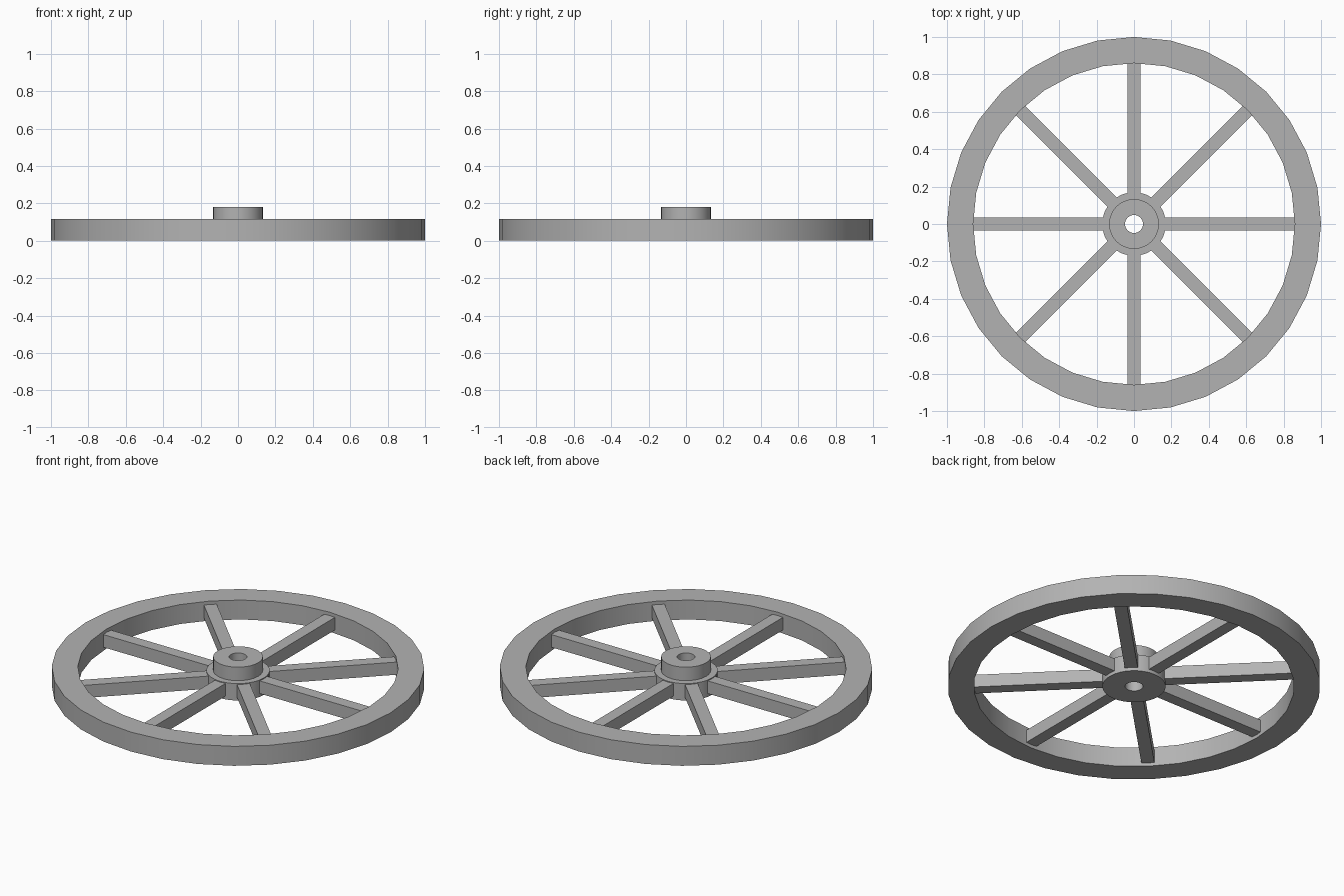
import bpy
import math
from mathutils import Matrix

cube = bpy.data.objects.get("Cube")
if cube:
    bpy.data.objects.remove(cube, do_unlink=True)

SEGMENTS = 32

# Single plain grey
grey = bpy.data.materials.new("plain grey")
grey.use_nodes = True
colour = (0.45, 0.45, 0.45, 1)
grey.diffuse_color = colour
grey.node_tree.nodes["Principled BSDF"].inputs["Base Color"].default_value = colour


def add_object(name, verts, faces):
    mesh = bpy.data.meshes.new(name)
    mesh.from_pydata(verts, [], faces)
    mesh.materials.append(grey)
    obj = bpy.data.objects.new(name, mesh)
    bpy.context.collection.objects.link(obj)
    return obj


def lathe(name, profile):
    """Spin a closed (radius, height) outline around the z axis."""
    n = len(profile)
    verts, faces = [], []
    for i in range(SEGMENTS):
        a = math.tau * i / SEGMENTS
        verts += [(r * math.cos(a), r * math.sin(a), z) for r, z in profile]
        j = (i + 1) % SEGMENTS
        for k in range(n):
            m = (k + 1) % n
            faces.append((i * n + k, j * n + k, j * n + m, i * n + m))
    obj = add_object(name, verts, faces)
    bpy.ops.object.select_all(action="DESELECT")
    obj.select_set(True)
    bpy.context.view_layer.objects.active = obj
    bpy.ops.object.shade_smooth_by_angle(angle=math.radians(30))
    return obj


# Rim ring
lathe("rim", [(0.86, 0), (1, 0), (1, 0.115), (0.86, 0.115)])

# Stepped hub with axle hole
lathe("hub", [(0.048, 0), (0.17, 0), (0.17, 0.1), (0.133, 0.1),
              (0.133, 0.18), (0.048, 0.18)])

# Eight square spokes between hub and rim
for i in range(8):
    bpy.ops.mesh.primitive_cube_add(size=1)
    spoke = bpy.context.object
    spoke.name = f"spoke_{i + 1}"
    shape = Matrix.Translation((0.51, 0, 0.0575)) @ Matrix.Diagonal((0.71, 0.07, 0.075, 1))
    spoke.data.transform(Matrix.Rotation(math.tau * i / 8, 4, "Z") @ shape)
    spoke.data.materials.append(grey)
